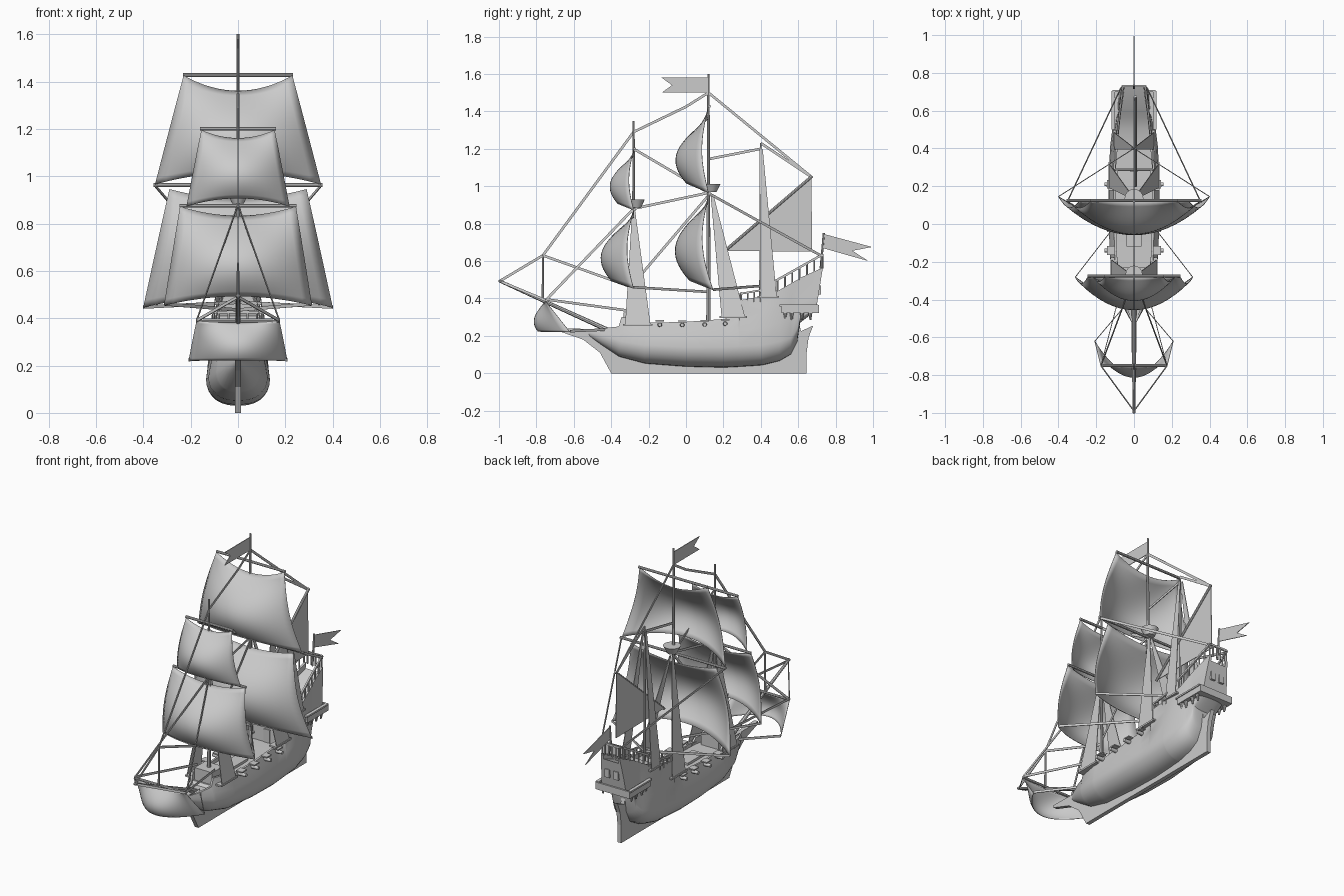
import bpy, bmesh, math
from mathutils import Vector as V

gray = bpy.data.materials.new("light gray")
gray.diffuse_color = (0.6, 0.6, 0.6, 1)


def make(name, verts, faces, smooth=False, thick=0):
    me = bpy.data.meshes.new(name)
    me.from_pydata([tuple(v) for v in verts], [], faces)
    bm = bmesh.new()
    bm.from_mesh(me)
    bmesh.ops.recalc_face_normals(bm, faces=bm.faces)
    bm.to_mesh(me)
    bm.free()
    me.materials.append(gray)
    ob = bpy.data.objects.new(name, me)
    bpy.context.collection.objects.link(ob)
    if thick:
        m = ob.modifiers.new("thickness", "SOLIDIFY")
        m.thickness = thick
        m.offset = 0
    if smooth:
        bpy.context.view_layer.objects.active = ob
        ob.select_set(True)
        bpy.ops.object.shade_smooth_by_angle(angle=math.radians(40))
        ob.select_set(False)
    return ob


def ring_faces(rows, n, closed=True):
    return [(i * n + j, i * n + (j + 1) % n, (i + 1) * n + (j + 1) % n, (i + 1) * n + j)
            for i in range(rows - 1) for j in range(n if closed else n - 1)]


def prism(name, outline, x0, x1):
    n = len(outline)
    verts = [(x, y, z) for x in (x0, x1) for y, z in outline]
    make(name, verts, ring_faces(2, n) + [tuple(range(n)), tuple(range(n, 2 * n))])


def box(name, x0, x1, y0, y1, z0, z1):
    prism(name, [(y0, z0), (y1, z0), (y1, z1), (y0, z1)], x0, x1)


def bar(name, p, q, r0, r1=None, n=8):
    p, q = V(p), V(q)
    d = (q - p).normalized()
    a = d.orthogonal().normalized()
    b = d.cross(a)
    verts = [c + (a * math.cos(t) + b * math.sin(t)) * r
             for c, r in ((p, r0), (q, r0 if r1 is None else r1))
             for t in [2 * math.pi * k / n for k in range(n)]]
    make(name, verts, ring_faces(2, n) + [tuple(range(n)), tuple(range(n, 2 * n))], True)


def rope(name, p, q, w=0.007, t=0.002):
    # flat ribbon, broad when seen from the side
    p, q = V(p), V(q)
    d = (q - p).normalized()
    a = d.cross(V((1, 0, 0))).normalized()
    b = d.cross(a)
    verts = [c + a * i * w + b * j * t for c in (p, q) for i, j in ((-1, -1), (1, -1), (1, 1), (-1, 1))]
    make(name, verts, ring_faces(2, 4) + [(0, 1, 2, 3), (4, 5, 6, 7)])


# hull: y, bottom z, widest z, half width, top half width, top z, deck z
stations = [
    (-.53, .205, .22, .008, .008, .235, .23), (-.45, .15, .20, .052, .045, .24, .23),
    (-.36, .09, .175, .09, .072, .25, .235), (-.345, .085, .17, .095, .075, .30, .25),
    (-.22, .052, .15, .122, .098, .29, .25), (-.2, .05, .15, .125, .10, .27, .25),
    (0, .035, .14, .135, .108, .275, .25), (.2, .03, .14, .135, .11, .29, .26),
    (.28, .034, .145, .132, .11, .31, .26), (.285, .034, .145, .132, .108, .39, .37),
    (.4, .042, .15, .127, .10, .41, .375), (.405, .042, .15, .127, .10, .425, .41),
    (.5, .065, .17, .115, .09, .445, .42), (.56, .10, .19, .10, .084, .48, .45),
    (.595, .17, .24, .082, .08, .50, .47), (.61, .27, .30, .085, .077, .51, .48),
    (.695, .335, .35, .082, .062, .565, .53)]
verts = []
for k, (y, zb, zm, w, wt, zt, dk) in enumerate(stations):
    half = []
    for i in range(8):
        a = i * math.pi / 14
        half.append((w * math.sin(a) ** .8, zm - (zm - zb) * math.cos(a)))
    for f in (.35, .7, 1):
        half.append((w + (wt - w) * f ** 1.3, zm + (zt - zm) * f))
    half += [(max(wt - .012, .003), zt), (max(wt - .012, .003), dk)]
    full = half + [(-x, z) for x, z in reversed(half[1:])]
    lean = .16 if k == len(stations) - 1 else 0
    verts += [(x, y + lean * (z - zb), z) for x, z in full]
n = len(verts) // len(stations)
make("hull", verts, ring_faces(len(stations), n)
     + [tuple(range(n)), tuple(range(len(verts) - n, len(verts)))], True)

# keel, stem and rudder plate
prism("keel", [(-.40, 0), (.645, 0), (.645, .11), (.655, .19), (.68, .255), (.615, .225), (.60, .29),
               (.5, .2), (-.3, .2), (-.4, .235), (-.68, .24), (-.68, .225), (-.55, .18), (-.46, .11)],
      -.0125, .0125)
box("forecastle", -.06, .06, -.335, -.23, .25, .325)
box("hatch", -.04, .04, -.12, .04, .25, .265)
box("cabin_door", -.02, .02, .277, .286, .26, .34)

# stern gallery
box("stern_gallery_floor", -.115, .115, .51, .71, .322, .334)
box("stern_gallery_back", -.115, .115, .70, .71, .33, .365)
for s in (-1, 1):
    box("stern_gallery_side", s * .115, s * .105, .51, .71, .33, .362)
    box("stern_gallery_rail", s * .12, s * .1, .50, .705, .358, .368)
    for y in (.53, .565, .62, .665):
        bar("gallery_bracket", (s * .1, y, .325), (s * .095, y, .285), .011, .005)
for x in (-.03, .03):
    box("stern_window", x - .015, x + .015, .70, .722, .42, .47)

# stern and quarterdeck railings
for s in (-1, 1):
    rope("poop_rail", (s * .088, .48, .495), (s * .06, .73, .635), .006, .005)
    for i in range(7):
        f = i / 6
        x, y = s * (.088 - .028 * f), .49 + .235 * f
        bar("rail_post", (x, y, .43 + .135 * f), (x, y, .5 + .132 * f), .005, n=6)
    rope("quarter_rail", (s * .103, .29, .425), (s * .1, .41, .445), .005, .005)
    for y in (.295, .33, .365, .4):
        bar("rail_post", (s * .102, y, .38), (s * .102, y, .435), .005, n=6)
box("stern_rail", -.06, .06, .725, .735, .625, .637)
for x in (-.04, -.013, .013, .04):
    bar("rail_post", (x, .73, .56), (x, .73, .63), .005, n=6)
box("break_rail", -.1, .1, .285, .295, .42, .43)
for x in (-.08, -.04, .04, .08):
    bar("rail_post", (x, .29, .37), (x, .29, .425), .005, n=6)

# guns with port lids
for s in (-1, 1):
    for y, z in ((-.14, .26), (-.02, .258), (.10, .26), (.21, .265)):
        bar("cannon", (s * .09, y, z), (s * .155, y, z), .013, .010, 10)
        box("port_lid", s * .1, s * .142, y - .023, y + .023, z + .018, z + .025)

# masts, bowsprit, crow's nests
for name, y, z0, z1, r in (("main_mast", .12, .25, 1.6, .012), ("fore_mast", -.28, .25, 1.35, .011),
                           ("mizzen_mast", .4, .38, 1.23, .009)):
    bar(name, (0, y, z0), (0, y, z1), r, r * .5)
bar("bowsprit", (0, -.36, .205), (0, -1, .495), .013, .008)
bar("sprit_mast", (0, -.765, .38), (0, -.765, .635), .007, .005)
for name, y, z, r in (("main_nest", .135, .968, .05), ("fore_nest", -.265, .885, .045)):
    bar(name, (0, y, z), (0, y, z + .045), r * .55, r, 16)

# yards
for name, y, z, h in (("main_top_yard", .125, 1.427, .232), ("main_yard", .125, .963, .357),
                      ("fore_top_yard", -.275, 1.2, .16), ("fore_yard", -.275, .875, .247),
                      ("sprit_yard", -.75, .39, .176)):
    bar(name, (-h, y, z), (h, y, z), .008)


# billowing square sails
def sail(name, yt, yb, zt, zb, wt, wb, depth, edge, dip, arch, k=.7, N=16):
    verts = []
    for i in range(N + 1):
        v = i / N
        for j in range(N + 1):
            u = j / N * 2 - 1
            c = 1 - u * u
            verts.append((u * (wt + (wb - wt) * v),
                          yt + (yb - yt) * v - edge * math.sin(math.pi * v) - depth * c * math.sin(math.pi * v * k),
                          zt + (zb - zt) * v - dip * c * (1 - v) + arch * c * v))
    make(name, verts, ring_faces(N + 1, N + 1, False), True, .003)


sail("main_course", .12, .145, .945, .445, .29, .40, .155, .045, .04, .05)
sail("main_topsail", .12, .12, 1.425, .965, .23, .35, .145, .035, .065, .05)
sail("fore_course", -.28, -.28, .872, .453, .245, .312, .145, .035, .04, .04)
sail("fore_topsail", -.28, -.28, 1.195, .872, .155, .217, .105, .025, .035, .035)
sail("spritsail", -.755, -.62, .39, .22, .175, .208, .17, 0, .01, .003, .5)

# mizzen lateen sail and its yard
make("lateen_sail", [(.003, .205, .655), (.003, .675, .65), (.003, .67, 1.05)], [(0, 1, 2)], thick=.004)
bar("lateen_yard", (.008, .2, .648), (.008, .675, 1.055), .008)

# flags
prism("main_flag", [(.12, 1.58), (-.13, 1.58), (-.075, 1.54), (-.13, 1.5), (.12, 1.5)], -.002, .002)
bar("stern_staff", (0, .72, .56), (0, .737, .75), .006)
prism("stern_flag", [(.735, .745), (.995, .675), (.89, .655), (.975, .6), (.728, .67)], -.002, .002)

# shrouds with their side planks
for s in (-1, 1):
    for name, y, z, y0, y1, zb, xb in (("fore", -.28, .87, -.325, -.19, .26, .118),
                                       ("main", .14, .95, .19, .315, .302, .128),
                                       ("mizzen", .402, 1.2, .395, .485, .41, .105)):
        make(name + "_shroud", [(s * .008, y - .008, z), (s * .008, y + .008, z), (s * xb, y1, zb),
                                (s * xb, y0, zb)], [(0, 1, 2, 3)], thick=.004)
        box(name + "_channel", s * .085, s * (xb + .006), y0 - .012, y1 + .012, zb - .006, zb + .004)

# stays along the centre line: y, z to y, z
for y0, z0, y1, z1 in ((-1, .49, -.765, .63), (-.765, .63, -.28, 1.29), (-.765, .63, -.29, .46),
                       (-.28, 1.29, .0, 1.425), (0, 1.425, .12, 1.5), (.12, 1.5, .67, 1.05), (.12, 1.145, .4, 1.2),
                       (.4, 1.23, .67, 1.05), (-.28, 1.2, .12, .965), (-.28, .88, .12, .965),
                       (-.28, .48, .12, .95)):
    rope("stay", (0, y0, z0), (0, y1, z1))

# paired braces and sheets
for s in (-1, 1):
    for p, q in (((.175, -.75, .39), (0, -.28, .88)), ((.175, -.75, .39), (0, -.99, .49)),
                 ((.175, -.75, .395), (.06, -.31, .335)), ((.207, -.62, .225), (.02, -.4, .235)),
                 ((.31, -.28, .46), (0, .12, .435)), ((.40, .145, .447), (0, .4, .467)),
                 ((.35, .125, .96), (.07, .72, .63))):
        rope("brace", (s * p[0], p[1], p[2]), (s * q[0], q[1], q[2]))
